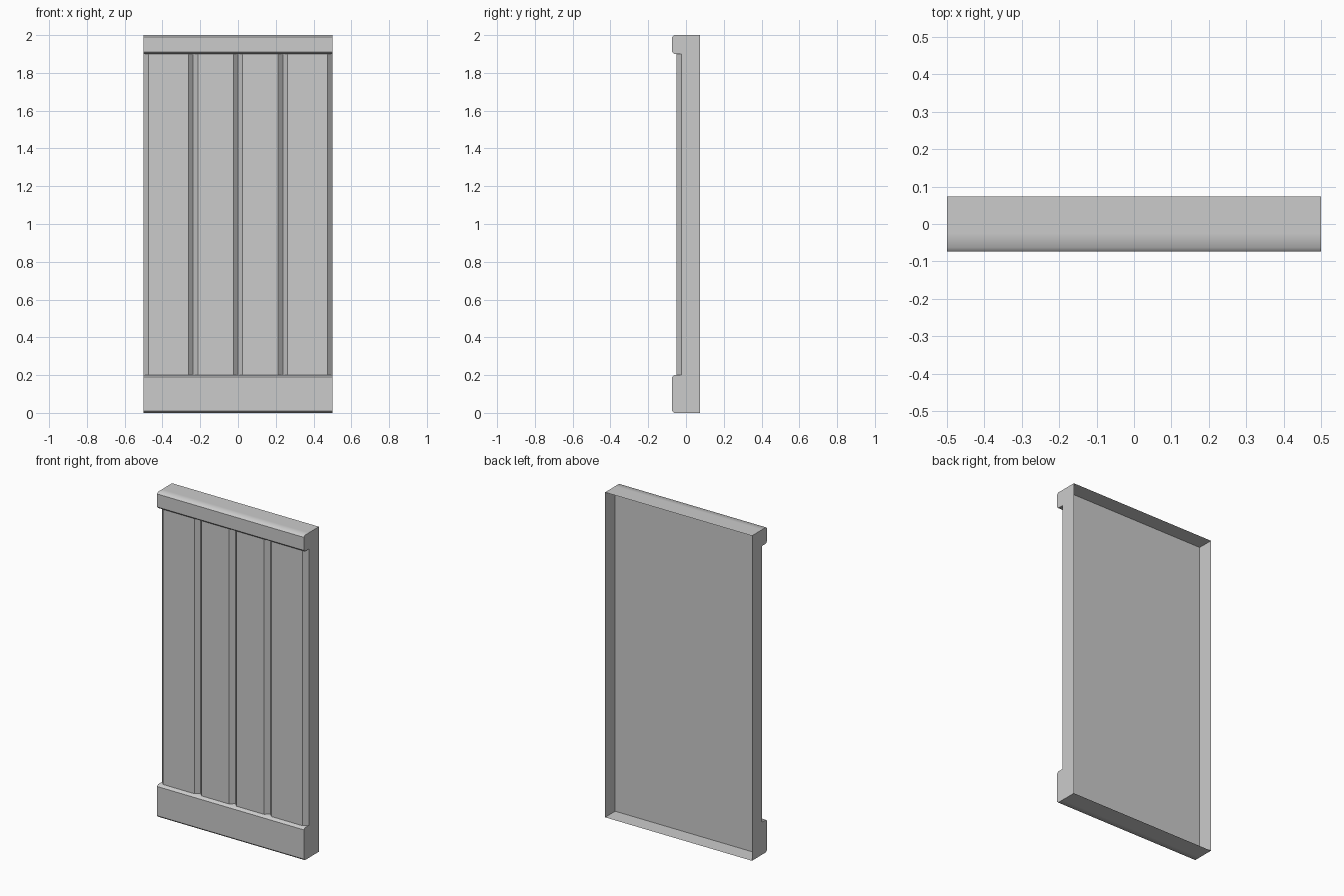
import bpy, bmesh
from mathutils import Vector

if "Cube" in bpy.data.objects:
    bpy.data.objects.remove(bpy.data.objects["Cube"], do_unlink=True)

HALF_W, HALF_D, HEIGHT = 0.5, 0.073, 2.0
SHEET_Y, PLANK_Y = -0.025, -0.05     # backing sheet and plank faces
BASE_TOP, CAP_BOTTOM = 0.2, 1.9
BEVEL = 0.01

grey = bpy.data.materials.new("plain_grey")
grey.use_nodes = True
colour = (0.6, 0.6, 0.6, 1)
grey.diffuse_color = colour
grey.node_tree.nodes["Principled BSDF"].inputs["Base Color"].default_value = colour


def finish(name, bm):
    mesh = bpy.data.meshes.new(name)
    bm.to_mesh(mesh)
    bm.free()
    mesh.materials.append(grey)
    obj = bpy.data.objects.new(name, mesh)
    bpy.context.collection.objects.link(obj)
    return obj


def sweep(points, offset):
    """Extrude an open profile along an offset; return the bmesh and both end rows."""
    bm = bmesh.new()
    start = [bm.verts.new(p) for p in points]
    end = [bm.verts.new(Vector(p) + Vector(offset)) for p in points]
    for i in range(len(points) - 1):
        bm.faces.new((start[i], start[i + 1], end[i + 1], end[i]))
    return bm, start, end


# Shallow tray: backing sheet with four thin walls, open at the back
bm = bmesh.new()
bmesh.ops.create_cube(bm, size=1)
for v in bm.verts:
    v.co.x *= 2 * HALF_W
    v.co.y = HALF_D if v.co.y > 0 else SHEET_Y
    v.co.z = HEIGHT if v.co.z > 0 else 0
back = [f for f in bm.faces if f.normal.y > 0.5]
bmesh.ops.delete(bm, geom=back, context='FACES')
finish("open_back_tray", bm)

# Four planks with chamfered long edges that meet in V grooves
edges = [-HALF_W, -0.237, 0, 0.238, HALF_W]
chamfer = SHEET_Y - PLANK_Y
outline = []
for left, right in zip(edges, edges[1:]):
    outline += [(left, SHEET_Y, BASE_TOP), (left + chamfer, PLANK_Y, BASE_TOP),
                (right - chamfer, PLANK_Y, BASE_TOP)]
outline.append((HALF_W, SHEET_Y, BASE_TOP))
bm, _, _ = sweep(outline, (0, 0, CAP_BOTTOM - BASE_TOP))
finish("front_planks", bm)


# Full-width rails with softened front edges
def rail(name, low, high):
    front = -HALF_D
    profile = [(SHEET_Y, high), (front + BEVEL, high), (front, high - BEVEL),
               (front, low + BEVEL), (front + BEVEL, low), (SHEET_Y, low)]
    bm, start, end = sweep([(-HALF_W, y, z) for y, z in profile], (2 * HALF_W, 0, 0))
    bm.faces.new(start[::-1])
    bm.faces.new(end)
    bmesh.ops.recalc_face_normals(bm, faces=bm.faces)
    obj = finish(name, bm)
    bpy.ops.object.select_all(action='DESELECT')
    obj.select_set(True)
    bpy.context.view_layer.objects.active = obj
    bpy.ops.object.shade_smooth_by_angle(angle=0.9)
    # The broad front stays flat
    for face in obj.data.polygons:
        if face.normal.y < -0.9:
            face.use_smooth = False


rail("base_rail", 0, BASE_TOP)
rail("top_rail", CAP_BOTTOM, HEIGHT)
